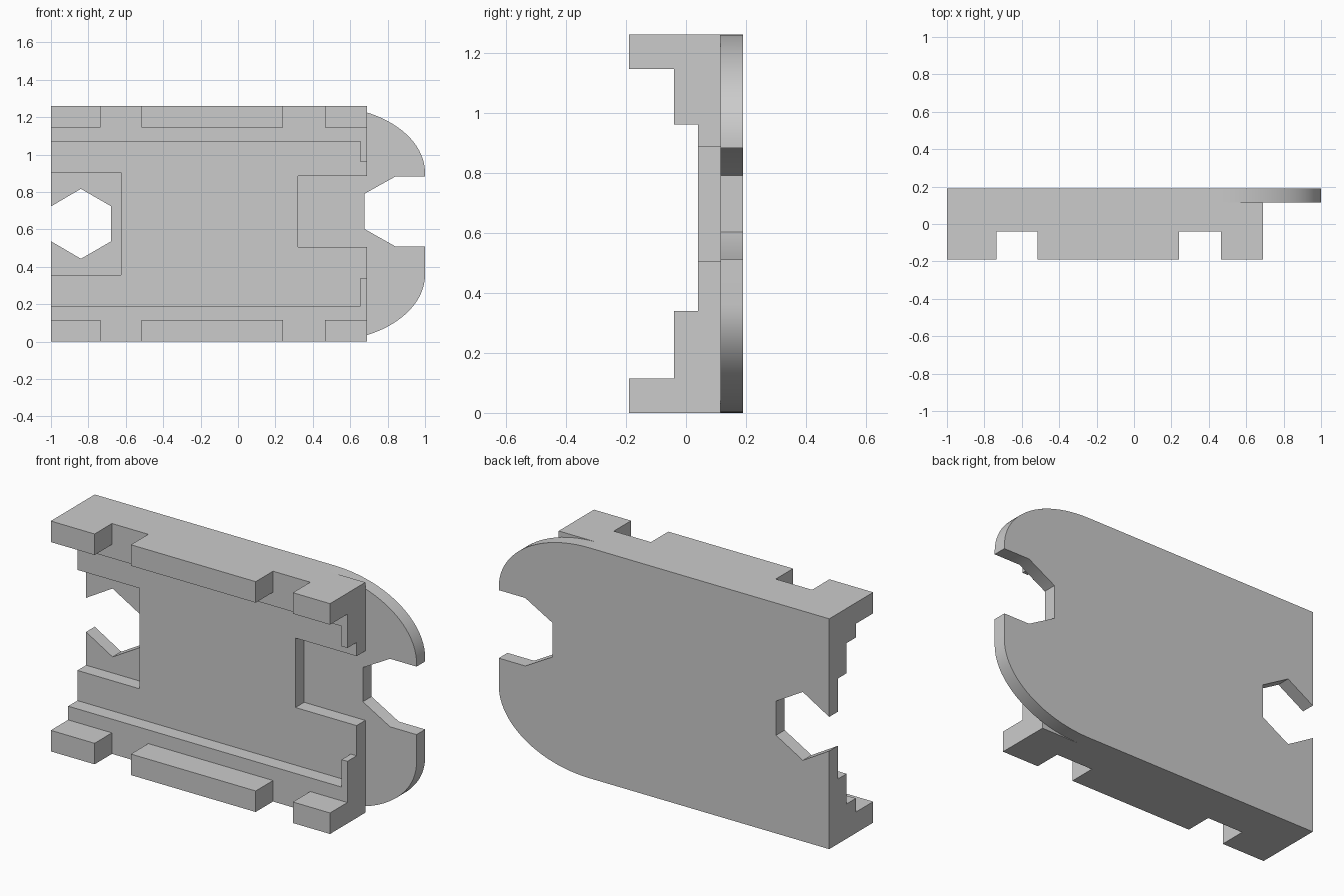
import bpy, bmesh, math
from mathutils import Vector
from mathutils.geometry import interpolate_bezier

if "Cube" in bpy.data.objects:
    bpy.data.objects.remove(bpy.data.objects["Cube"], do_unlink=True)

HEIGHT, BODY_END = 1.26, 0.69
BACK, PLATE, RECESS, RAIL, FRONT = 0.19, 0.115, 0.04, -0.04, -0.19

grey = bpy.data.materials.new("plain grey")
grey.use_nodes = True
grey.diffuse_color = (0.6, 0.6, 0.6, 1)
grey.node_tree.nodes["Principled BSDF"].inputs["Base Color"].default_value = (0.6, 0.6, 0.6, 1)


def prism(name, points, offset):
    """Extrude a closed loop of 3D points along an offset vector."""
    bm = bmesh.new()
    face = bm.faces.new([bm.verts.new(p) for p in points])
    new = bmesh.ops.extrude_face_region(bm, geom=[face])["geom"]
    verts = [g for g in new if isinstance(g, bmesh.types.BMVert)]
    bmesh.ops.translate(bm, verts=verts, vec=offset)
    bmesh.ops.recalc_face_normals(bm, faces=bm.faces)
    mesh = bpy.data.meshes.new(name)
    bm.to_mesh(mesh)
    bm.free()
    mesh.materials.append(grey)
    obj = bpy.data.objects.new(name, mesh)
    bpy.context.collection.objects.link(obj)
    return obj


def box(name, x0, x1, y0, y1, z0, z1):
    corners = [(x0, y0, z0), (x1, y0, z0), (x1, y0, z1), (x0, y0, z1)]
    return prism(name, corners, (0, y1 - y0, 0))


def combine(target, tool, operation):
    """Apply a boolean and remove the tool."""
    tool.hide_render = True
    mod = target.modifiers.new("combine", "BOOLEAN")
    mod.operation, mod.solver, mod.object = operation, "EXACT", tool
    bpy.context.view_layer.objects.active = target
    bpy.ops.object.modifier_apply(modifier=mod.name)
    bpy.data.objects.remove(tool, do_unlink=True)


# Stepped channel section swept along the body
half = [(FRONT, 0), (FRONT, 0.115), (RAIL, 0.115), (RAIL, 0.19), (RECESS, 0.19)]
section = [(PLATE, 0)] + half + [(y, HEIGHT - z) for y, z in reversed(half)] + [(PLATE, HEIGHT)]
body = prism("channel_bracket", [(-1, y, z) for y, z in section], (BODY_END + 1, 0, 0))

# Stop lips at the right end of each rail
for z0, z1 in ((0.1, 0.34), (HEIGHT - 0.3, HEIGHT - 0.1)):
    combine(body, box("stop_lip", 0.655, BODY_END, RAIL, 0.08, z0, z1), "UNION")

# Gaps in the front flanges
for x0, x1 in ((-0.735, -0.515), (0.24, 0.465)):
    combine(body, box("flange_gap", x0, x1, -0.3, RAIL, -0.1, HEIGHT + 0.1), "DIFFERENCE")

# Shallow pockets at both ends
combine(body, box("left_pocket", -1.1, -0.625, 0, 0.2, 0.355, 0.905), "DIFFERENCE")
combine(body, box("right_pocket", 0.32, 0.8, 0, 0.2, 0.505, 0.885), "DIFFERENCE")

# Back plate with a rounded right end
curve = interpolate_bezier(Vector((0.45, 0)), Vector((0.76, 0)),
                           Vector((1, 0.16)), Vector((1, 0.36)), 24)
lower = [(-1, 0)] + [(p.x, p.y) for p in curve]
outline = lower + [(x, HEIGHT - z) for x, z in reversed(lower)]
plate = prism("back_plate", [(x, PLATE, z) for x, z in outline], (0, BACK - PLATE, 0))

# Hexagonal notches, opened out to the plate ends
r = 0.187
left_hex = [(-0.84 + r * math.sin(math.radians(a)), 0.63 + r * math.cos(math.radians(a)))
            for a in (0, 60, 120, 180)]
left_hex += [(-1.002, 0.538), (-1.1, 0.538), (-1.1, 0.722), (-1.002, 0.722)]
right_hex = [(1.1, 0.51), (0.84, 0.51), (0.675, 0.603), (0.675, 0.79), (0.84, 0.882), (1.1, 0.882)]
for points in (left_hex, right_hex):
    combine(plate, prism("notch", [(x, 0, z) for x, z in points], (0, 0.3, 0)), "DIFFERENCE")

combine(body, plate, "UNION")

# Merge coplanar faces and shade the rounded edge smoothly
bm = bmesh.new()
bm.from_mesh(body.data)
bmesh.ops.remove_doubles(bm, verts=bm.verts, dist=0.0005)
bmesh.ops.dissolve_limit(bm, angle_limit=math.radians(0.3), verts=bm.verts, edges=bm.edges)
bm.to_mesh(body.data)
bm.free()
bpy.ops.object.select_all(action="DESELECT")
body.select_set(True)
bpy.context.view_layer.objects.active = body
bpy.ops.object.shade_smooth_by_angle(angle=math.radians(30))
